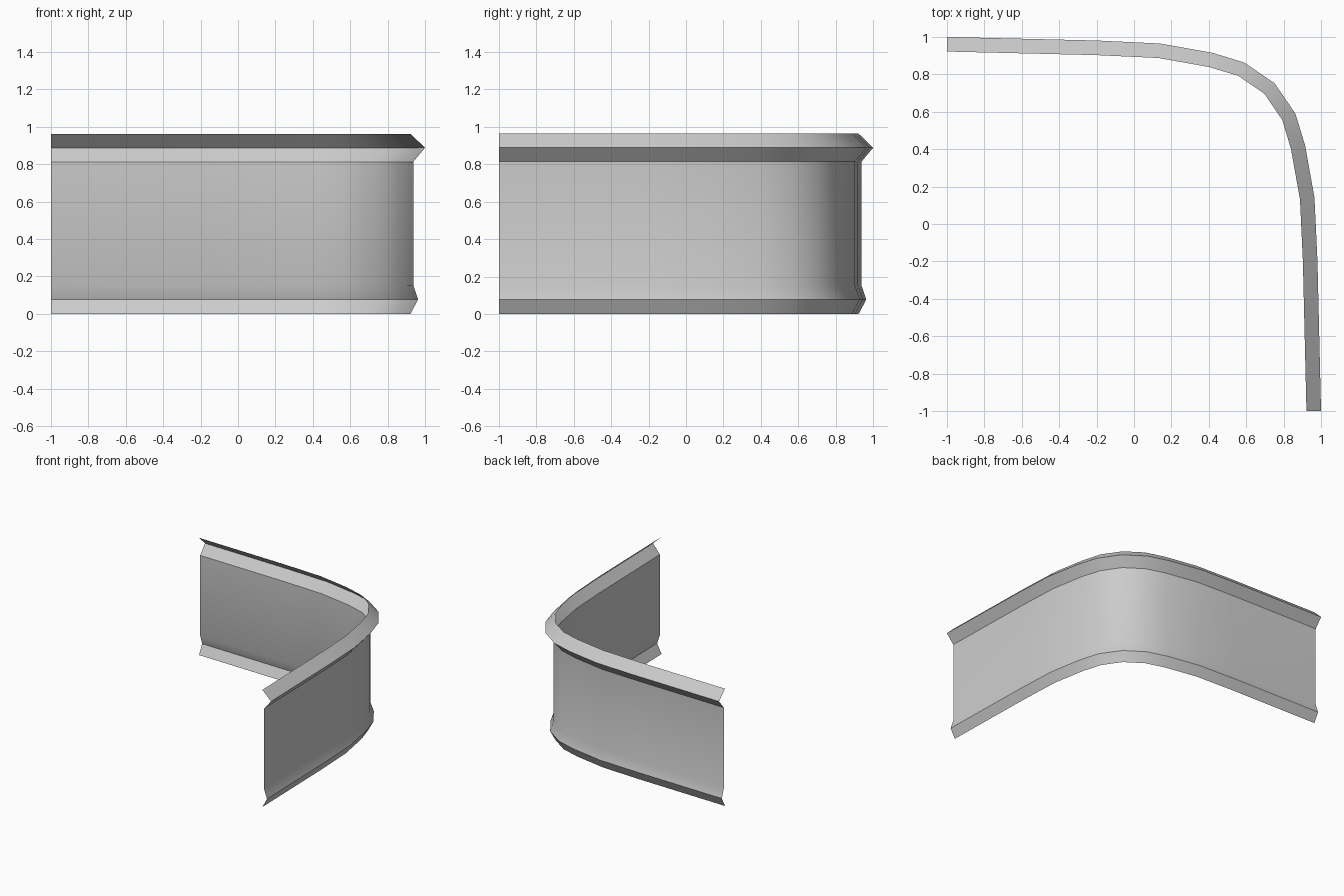
import bpy
import math
from mathutils import Vector

if "Cube" in bpy.data.objects:
    bpy.data.objects.remove(bpy.data.objects["Cube"], do_unlink=True)

# One plain grey for the whole strip
grey = bpy.data.materials.new("plain_grey")
grey.use_nodes = True
colour = (0.6, 0.6, 0.6, 1)
grey.diffuse_color = colour
grey.node_tree.nodes["Principled BSDF"].inputs["Base Color"].default_value = colour

# Outer path of the bend: half is given, the rest mirrors across the diagonal
half = [(-1, 1), (-0.2, 0.981), (0.14, 0.965), (0.42, 0.915), (0.59, 0.863)]
path = [Vector(p) for p in half + [(0.752, 0.752)] + [(y, x) for x, y in reversed(half)]]

# Cross-section: inward offset and height, ribbed near the bottom and the top
section = [(0.078, 0), (0.037, 0.077), (0.063, 0.153),
           (0.063, 0.813), (0, 0.888), (0.078, 0.963)]


def inward(i):
    """Direction towards the inside of the bend at a path point."""
    if i == 0:
        return Vector((0, -1))
    if i == len(path) - 1:
        return Vector((-1, 0))
    along = (path[i] - path[i - 1]).normalized() + (path[i + 1] - path[i]).normalized()
    along.normalize()
    return Vector((along.y, -along.x))


# Sweep the section along the path as a single open sheet
verts = []
for i, point in enumerate(path):
    for depth, height in section:
        p = point + inward(i) * depth
        verts.append((p.x, p.y, height))

n = len(section)
faces = [(i * n + j, i * n + j + 1, (i + 1) * n + j + 1, (i + 1) * n + j)
         for i in range(len(path) - 1) for j in range(n - 1)]

mesh = bpy.data.meshes.new("curved_barrier_panel")
mesh.from_pydata(verts, [], faces)
mesh.materials.append(grey)
panel = bpy.data.objects.new("curved_barrier_panel", mesh)
bpy.context.collection.objects.link(panel)

# Smooth round the bend, sharp along the ribs
bpy.ops.object.select_all(action="DESELECT")
panel.select_set(True)
bpy.context.view_layer.objects.active = panel
bpy.ops.object.shade_smooth_by_angle(angle=math.radians(30))
